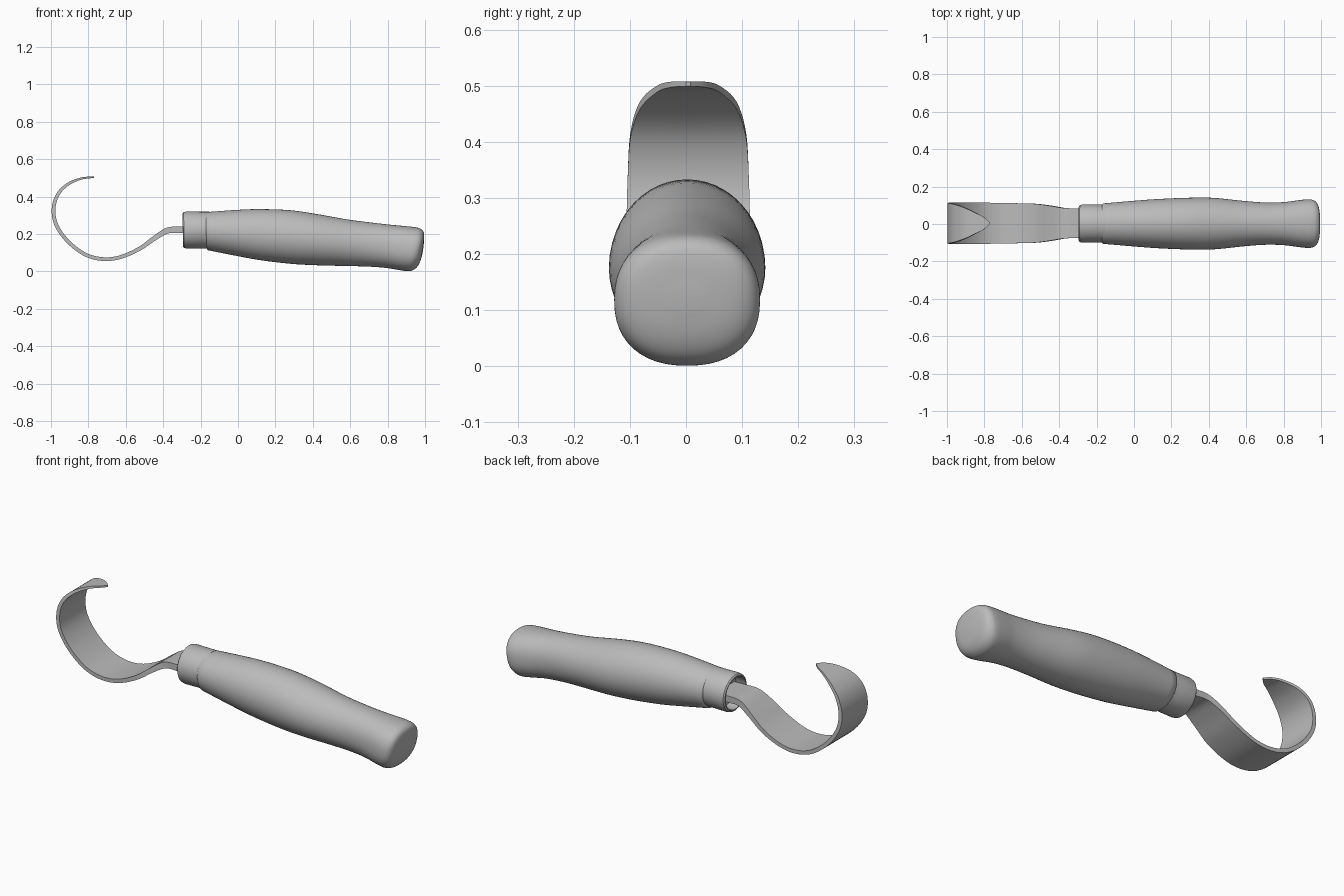
import bpy, bmesh, math
from mathutils import Vector

cube = bpy.data.objects.get("Cube")
if cube:
    bpy.data.objects.remove(cube)

grey = bpy.data.materials.new("plain grey")
grey.use_nodes = True
COLOR = (0.5, 0.5, 0.5, 1)
grey.diffuse_color = COLOR
grey.node_tree.nodes["Principled BSDF"].inputs["Base Color"].default_value = COLOR


def spline(points, steps):
    """Catmull-Rom interpolation of tuples of any length."""
    pts = [Vector(p) for p in points]
    pts = [2 * pts[0] - pts[1]] + pts + [2 * pts[-1] - pts[-2]]
    out = []
    for a, b, c, d in zip(pts, pts[1:], pts[2:], pts[3:]):
        for i in range(steps):
            t = i / steps
            out.append(0.5 * (2 * b + (c - a) * t + (2 * a - 5 * b + 4 * c - d) * t ** 2
                              + (3 * b - a - 3 * c + d) * t ** 3))
    return out + [pts[-2]]


def loft(name, rings, angle):
    """Skin closed rings of points, cap both ends."""
    bm = bmesh.new()
    loops = [[bm.verts.new(p) for p in ring] for ring in rings]
    n = len(loops[0])
    for a, b in zip(loops, loops[1:]):
        for i in range(n):
            bm.faces.new((a[i], a[(i + 1) % n], b[(i + 1) % n], b[i]))
    bm.faces.new(loops[0])
    bm.faces.new(loops[-1])
    bmesh.ops.recalc_face_normals(bm, faces=bm.faces)
    mesh = bpy.data.meshes.new(name)
    bm.to_mesh(mesh)
    bm.free()
    mesh.materials.append(grey)
    obj = bpy.data.objects.new(name, mesh)
    bpy.context.collection.objects.link(obj)
    bpy.ops.object.select_all(action='DESELECT')
    obj.select_set(True)
    bpy.context.view_layer.objects.active = obj
    bpy.ops.object.shade_smooth_by_angle(angle=math.radians(angle))
    return obj


def oval(x, top, bottom, half_width, lean, power=2.0, n=48):
    """Rounded cross-section across x, leaning with height."""
    zc, rz = (top + bottom) / 2, (top - bottom) / 2
    ring = []
    for i in range(n):
        a = math.tau * i / n
        c, s = math.cos(a), math.sin(a)
        y = math.copysign(abs(c) ** (2 / power), c) * half_width
        z = math.copysign(abs(s) ** (2 / power), s) * rz
        ring.append((x + lean * z, y + 0.002, zc + z))
    return ring


# Handle: x, top, bottom, half width, lean, squareness
body = [
    (-0.165, 0.317, 0.113, 0.108, -0.05, 2.0),
    (0.00, 0.329, 0.081, 0.122, -0.02, 2.0),
    (0.12, 0.333, 0.060, 0.131, 0.0, 2.0),
    (0.28, 0.327, 0.041, 0.138, 0.0, 2.0),
    (0.42, 0.307, 0.033, 0.138, 0.0, 2.0),
    (0.58, 0.278, 0.029, 0.122, 0.03, 2.0),
    (0.70, 0.262, 0.026, 0.113, 0.06, 2.1),
    (0.80, 0.250, 0.019, 0.115, 0.10, 2.2),
    (0.88, 0.242, 0.007, 0.125, 0.14, 2.3),
    (0.93, 0.236, 0.001, 0.130, 0.17, 2.3),
    (0.957, 0.228, 0.008, 0.126, 0.18, 2.3),
    (0.975, 0.212, 0.025, 0.110, 0.18, 2.3),
    (0.985, 0.185, 0.055, 0.080, 0.16, 2.2),
    (0.990, 0.140, 0.100, 0.025, 0.14, 2.0),
]
front_lip = [oval(-0.171, 0.310, 0.120, 0.101, -0.05)]
loft("handle", front_lip + [oval(*s) for s in spline(body, 5)], 50)

# Ferrule: chamfered collar with an open, recessed mouth
collar = [(-0.15, 0.098), (-0.20, 0.098), (-0.275, 0.099), (-0.289, 0.096),
          (-0.295, 0.089), (-0.295, 0.084), (-0.235, 0.084)]
loft("ferrule", [oval(x, 0.221 + r, 0.221 - r, r + 0.003, -0.02) for x, r in collar], 35)

# Hooked blade: x, z, half width, half thickness
path = [
    (-0.22, 0.222, 0.074, 0.017),
    (-0.30, 0.222, 0.078, 0.017),
    (-0.375, 0.219, 0.082, 0.016),
    (-0.446, 0.178, 0.094, 0.013),
    (-0.527, 0.121, 0.104, 0.011),
    (-0.630, 0.076, 0.107, 0.010),
    (-0.725, 0.066, 0.109, 0.010),
    (-0.820, 0.092, 0.110, 0.010),
    (-0.912, 0.163, 0.110, 0.010),
    (-0.972, 0.250, 0.110, 0.010),
    (-0.986, 0.335, 0.108, 0.010),
    (-0.963, 0.412, 0.103, 0.009),
    (-0.911, 0.465, 0.086, 0.008),
    (-0.847, 0.494, 0.056, 0.006),
    (-0.800, 0.502, 0.031, 0.005),
    (-0.770, 0.503, 0.004, 0.004),
]
samples = spline(path, 5)
rings = []
for i, (x, z, w, t) in enumerate(samples):
    ahead, behind = samples[min(i + 1, len(samples) - 1)], samples[max(i - 1, 0)]
    d = Vector((ahead[0] - behind[0], ahead[1] - behind[1])).normalized()
    nx, nz = -d.y * t, d.x * t
    yc = 0.004
    rings.append([(x + nx * s, yc + w * e, z + nz * s)
                  for s, e in ((1, -1), (1, 0), (1, 1), (-1, 1), (-1, 0), (-1, -1))])
loft("hooked_blade", rings, 40)
